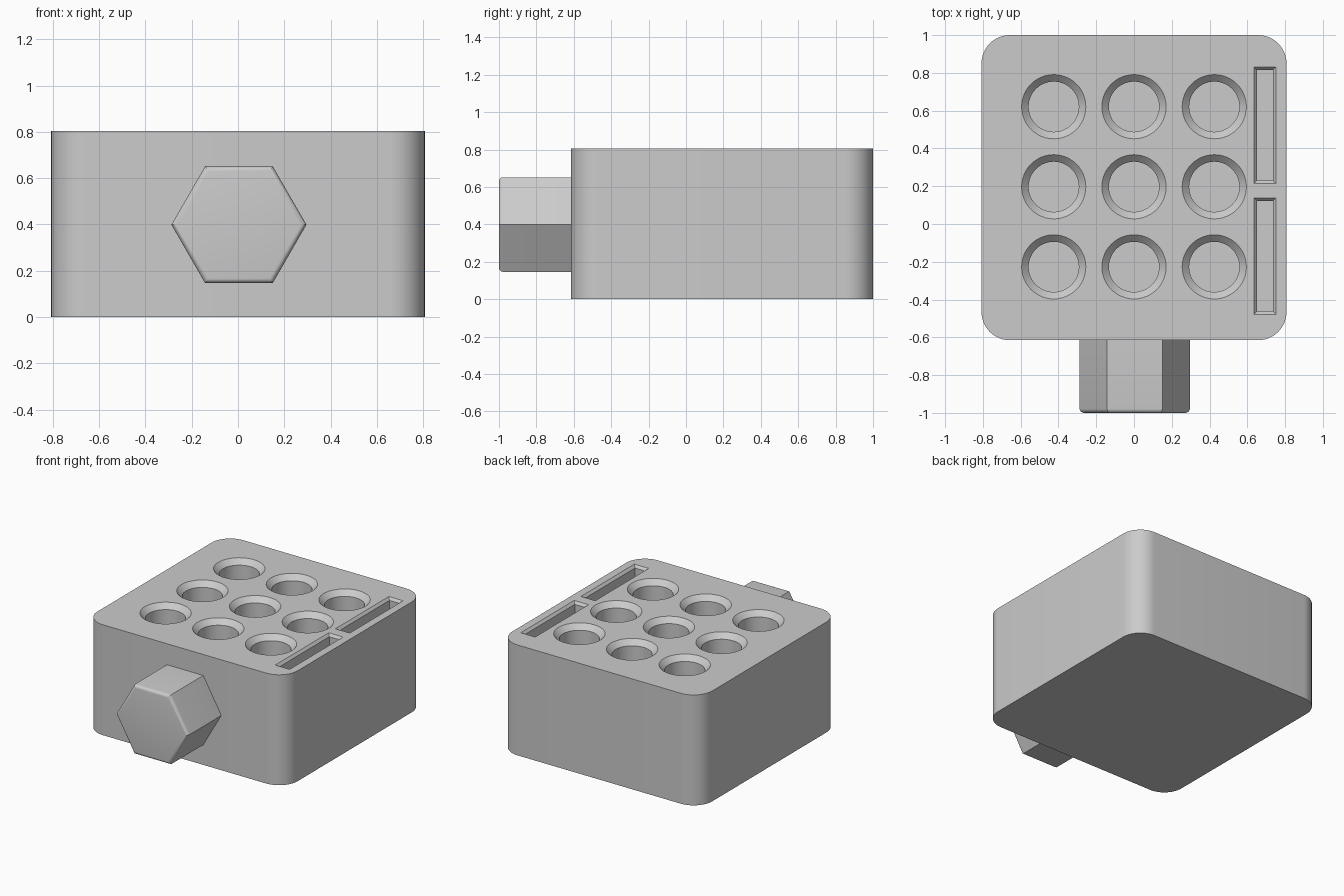
import bpy, bmesh, math

if "Cube" in bpy.data.objects:
    bpy.data.objects.remove(bpy.data.objects["Cube"])

grey = bpy.data.materials.new("light_grey")
grey.diffuse_color = (0.6, 0.6, 0.6, 1)
grey.use_nodes = True
grey.node_tree.nodes["Principled BSDF"].inputs["Base Color"].default_value = grey.diffuse_color

TOP = 0.805


def loft(name, rings):
    """Closed solid skinned through rings of equal point count."""
    bm = bmesh.new()
    loops = [[bm.verts.new(p) for p in ring] for ring in rings]
    n = len(loops[0])
    for a, b in zip(loops, loops[1:]):
        for i in range(n):
            j = (i + 1) % n
            bm.faces.new((a[i], a[j], b[j], b[i]))
    bm.faces.new(loops[0][::-1])
    bm.faces.new(loops[-1])
    bmesh.ops.recalc_face_normals(bm, faces=bm.faces)
    mesh = bpy.data.meshes.new(name)
    bm.to_mesh(mesh)
    bm.free()
    mesh.materials.append(grey)
    obj = bpy.data.objects.new(name, mesh)
    bpy.context.collection.objects.link(obj)
    return obj


def circle(cx, cy, z, r, n=48):
    return [(cx + r * math.cos(2 * math.pi * i / n),
             cy + r * math.sin(2 * math.pi * i / n), z) for i in range(n)]


def rect(cx, cy, z, hx, hy):
    return [(cx + sx * hx, cy + sy * hy, z)
            for sx, sy in ((-1, -1), (1, -1), (1, 1), (-1, 1))]


def rounded_square(cy, z, half, r, seg=12):
    pts = []
    for k, (sx, sy) in enumerate(((1, 1), (-1, 1), (-1, -1), (1, -1))):
        for i in range(seg + 1):
            a = math.pi / 2 * (k + i / seg)
            pts.append((sx * (half - r) + r * math.cos(a),
                        cy + sy * (half - r) + r * math.sin(a), z))
    return pts


def finish(obj):
    """Apply the modifiers and smooth the curved sides."""
    bpy.context.view_layer.update()
    graph = bpy.context.evaluated_depsgraph_get()
    mesh = bpy.data.meshes.new_from_object(obj.evaluated_get(graph))
    obj.modifiers.clear()
    obj.data = mesh
    bpy.ops.object.select_all(action='DESELECT')
    obj.select_set(True)
    bpy.context.view_layer.objects.active = obj
    bpy.ops.object.shade_smooth_by_angle(angle=math.radians(25))


# Block with rounded vertical corners
block = loft("block", [rounded_square(0.1925, z, 0.8075, 0.15) for z in (0, TOP)])

# Cutters: nine chamfered round sockets and two chamfered slots
cutters = []
for x in (-0.425, 0, 0.425):
    for y in (-0.227, 0.197, 0.621):
        cutters.append(loft("socket_cutter", [
            circle(x, y, 0.2, 0.133), circle(x, y, TOP - 0.037, 0.133),
            circle(x, y, TOP, 0.17), circle(x, y, TOP + 0.05, 0.17)]))
for y in (-0.17, 0.523):
    cutters.append(loft("slot_cutter", [
        rect(0.693, y, 0.2, 0.042, 0.292), rect(0.693, y, TOP - 0.018, 0.042, 0.292),
        rect(0.693, y, TOP, 0.058, 0.308), rect(0.693, y, TOP + 0.05, 0.058, 0.308)]))
for c in cutters:
    c.hide_render = True
    cut = block.modifiers.new("cut", 'BOOLEAN')
    cut.operation = 'DIFFERENCE'
    cut.solver = 'EXACT'
    cut.object = c
finish(block)
for c in cutters:
    bpy.data.objects.remove(c)


# Hexagonal knob on the front, rounded at its front rim
def hexagon(y, inset):
    r = 0.292 - inset / math.cos(math.pi / 6)
    return [(0.004 + r * math.cos(math.pi / 3 * i), y,
             0.399 + r * math.sin(math.pi / 3 * i)) for i in range(6)]


R = 0.022
rim = [hexagon(-1 + R - R * math.sin(a), R - R * math.cos(a))
       for a in (math.pi / 2 * i / 5 for i in range(6))]
knob = loft("hex_knob", [hexagon(-0.615, 0)] + rim)
finish(knob)
